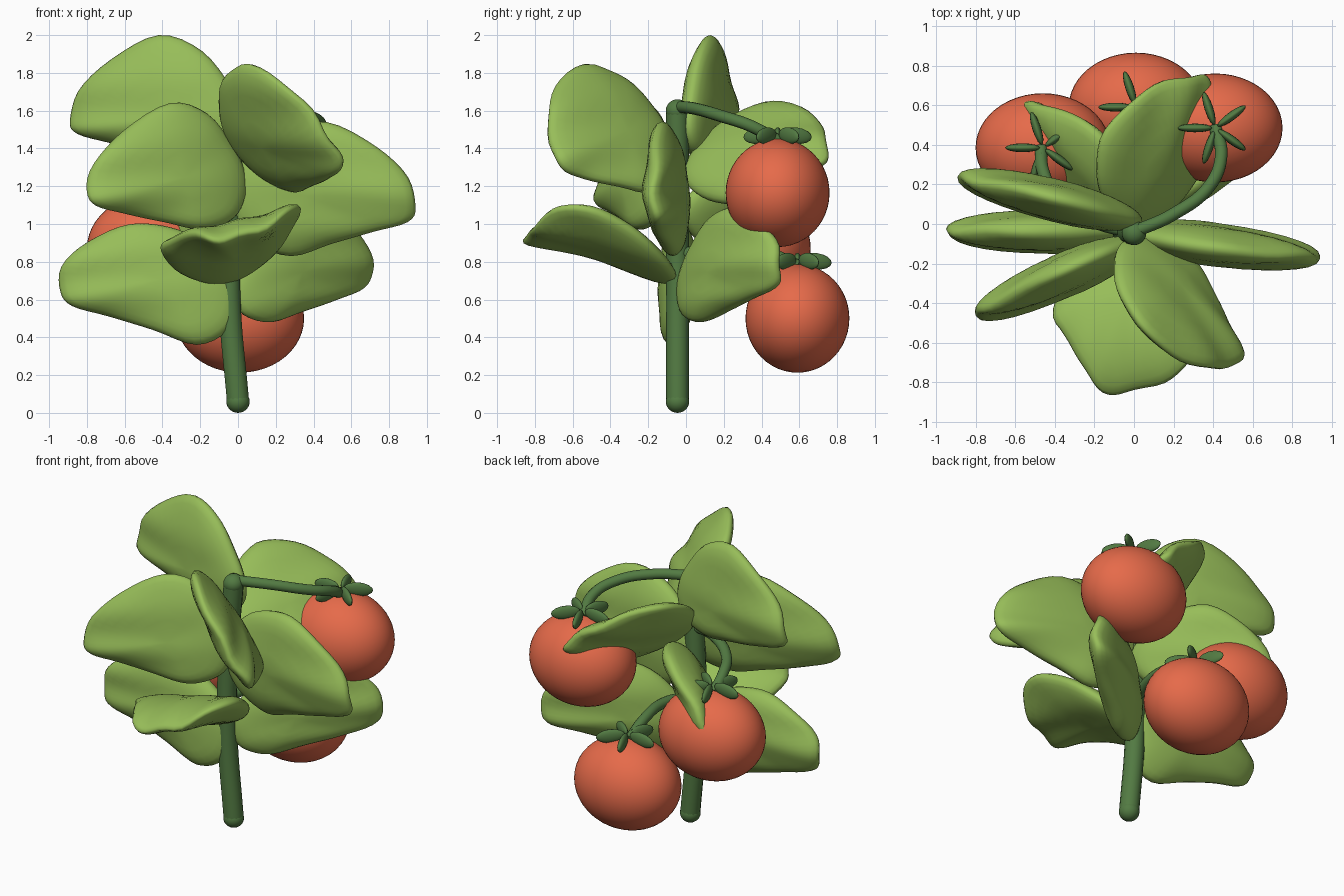
import bpy, bmesh, math
from mathutils import Vector as V

cube = bpy.data.objects.get("Cube")
if cube:
    bpy.data.objects.remove(cube)


def material(name, rgb):
    m = bpy.data.materials.new(name)
    m.use_nodes = True
    m.diffuse_color = (*rgb, 1)
    m.node_tree.nodes["Principled BSDF"].inputs["Base Color"].default_value = (*rgb, 1)
    return m


LEAF = material("leaf green", (0.31, 0.51, 0.1))
STEM = material("stem green", (0.085, 0.195, 0.055))
FRUIT = material("tomato red", (0.79, 0.145, 0.068))


def finish(bm, name, mat):
    bmesh.ops.recalc_face_normals(bm, faces=bm.faces)
    mesh = bpy.data.meshes.new(name)
    bm.to_mesh(mesh)
    bm.free()
    mesh.materials.append(mat)
    mesh.shade_smooth()
    obj = bpy.data.objects.new(name, mesh)
    bpy.context.collection.objects.link(obj)
    return obj


def ellipsoid(name, centre, radii, mat, turn=(0, 0, 0), segments=48):
    bm = bmesh.new()
    bmesh.ops.create_uvsphere(bm, u_segments=segments, v_segments=segments // 2, radius=1)
    obj = finish(bm, name, mat)
    obj.location, obj.scale, obj.rotation_euler = centre, radii, turn


def tube(name, points, radius, mat):
    curve = bpy.data.curves.new(name, "CURVE")
    curve.dimensions = "3D"
    curve.bevel_depth, curve.bevel_resolution, curve.use_fill_caps = radius, 5, True
    spline = curve.splines.new("BEZIER")
    spline.bezier_points.add(len(points) - 1)
    for bp, p in zip(spline.bezier_points, points):
        bp.co = p
        bp.handle_left_type = bp.handle_right_type = "AUTO"
    curve.materials.append(mat)
    obj = bpy.data.objects.new(name, curve)
    bpy.context.collection.objects.link(obj)
    bpy.ops.object.select_all(action="DESELECT")
    bpy.context.view_layer.objects.active = obj
    obj.select_set(True)
    bpy.ops.object.convert(target="MESH")
    bpy.ops.object.shade_smooth_by_angle()


# Leaf outline: u runs from base to tip, v is +1 / -1 at the upper / lower corner
OUTLINE = [(-.04, 0), (.04, .4), (.2, .82), (.45, 1), (.75, .76), (.95, .4), (1, 0),
           (.95, -.24), (.75, -.45), (.5, -.72), (.25, -1), (.05, -.84), (-.04, -.42)]


def smooth_loop(pts, steps=4):
    pts = [V(p) for p in pts]
    n = len(pts)
    loop = []
    for i in range(n):
        a, b, c, d = (pts[(i + k) % n] for k in (-1, 0, 1, 2))
        for s in range(steps):
            t = s / steps
            loop.append((2 * b + (c - a) * t + (2 * a - 5 * b + 4 * c - d) * t * t
                         + (3 * b - a - 3 * c + d) * t ** 3) / 2)
    return loop


LOOP = smooth_loop(OUTLINE)


# arch lifts the middle of the rib, full widens the tip half
def leaf(name, base, tip, upper, lower, arch=0, full=0, thick=0.105):
    base, tip, upper, lower = V(base), V(tip), V(upper), V(lower)
    rib = tip - base
    lift = V((0, 0, 4 * arch))
    up = upper - base - rib * .45 - lift * .25
    down = base + rib * .25 + lift * .19 - lower
    side, bend = (up + down) / 2, (up - down) / 2
    normal = rib.cross(side).normalized()
    hub = V((.4, 0))

    def place(q, height):
        u, v = q
        v *= 1 + full * max(u - .35, 0)
        ripple = .012 * max(u, 0) * math.sin(v * 9)
        return (base + rib * u + side * v + bend * v * v + lift * u * (1 - u)
                + normal * (height + ripple))

    bm = bmesh.new()
    n = len(LOOP)
    rim = [bm.verts.new(place(q, 0)) for q in LOOP]
    # Both puffy faces share the rim
    for sign in (1, -1):
        outer = rim
        for s in (.98, .92, .82, .7, .55, .38, .2):
            h = sign * thick * math.sqrt(1 - s * s)
            ring = [bm.verts.new(place(hub.lerp(q, s), h)) for q in LOOP]
            for i in range(n):
                j = (i + 1) % n
                bm.faces.new((outer[i], outer[j], ring[j], ring[i]))
            outer = ring
        pole = bm.verts.new(place(hub, sign * thick))
        for i in range(n):
            bm.faces.new((outer[i], outer[(i + 1) % n], pole))
    finish(bm, name, LEAF)


# Leaves: base, tip, upper corner, lower corner
leaf("leaf_top_right", (0, .02, 1.58), (-.89, .24, 1.55), (-.42, .13, 2.0), (-.26, .1, 1.34))
leaf("leaf_top_front", (-.04, -.12, 1.48), (.51, -.71, 1.4), (.03, -.49, 1.82), (.32, -.22, 1.17),
     full=.6, thick=.09)
leaf("leaf_upper_right", (0, -.1, 1.28), (-.8, -.46, 1.17), (-.36, -.24, 1.64), (-.18, -.24, .97))
leaf("leaf_upper_left", (-.02, -.05, 1.2), (.94, -.17, 1.09), (.47, -.13, 1.54), (.28, -.07, .83))
leaf("leaf_upper_back", (0, .02, 1.29), (.32, .75, 1.4), (-.16, .42, 1.63), (.36, .33, 1.12),
     full=.3, thick=.09)
leaf("leaf_lower_back", (0, .02, 1.1), (-.58, .6, .97), (-.19, .46, 1.33), (-.28, .24, .82))
leaf("leaf_lower_front", (-.03, -.08, .73), (-.04, -.85, .93), (.31, -.46, 1.05), (-.41, -.47, .88),
     arch=.08, full=.6, thick=.09)
leaf("leaf_lower_right", (-.06, -.04, .74), (-.94, -.04, .64), (-.57, -.04, 1.0), (-.22, -.08, .36))
leaf("leaf_lower_left", (0, 0, .74), (.71, .49, .74), (.36, .24, 1.08), (.18, .08, .48), full=.25)

# Main stem with rounded ends
tube("main_stem", [(0, -.045, .06), (-.045, -.045, .6), (-.04, -.045, 1.1), (0, -.045, 1.6)], .06, STEM)
ellipsoid("stem_foot", (0, -.045, .06), (.062, .062, .06), STEM, segments=24)
ellipsoid("stem_tip", (0, -.045, 1.6), (.062, .062, .06), STEM, segments=24)

# Fruit stalks
tube("stalk_upper", [(0, -.04, 1.62), (.2, .05, 1.61), (.38, .19, 1.57), (.44, .34, 1.52),
                     (.41, .49, 1.44)], .032, STEM)
tube("stalk_middle", [(-.03, -.04, 1.3), (-.22, .02, 1.3), (-.4, .15, 1.26), (-.46, .27, 1.22),
                      (-.47, .385, 1.14)], .032, STEM)
tube("stalk_lower", [(-.04, -.04, .84), (.02, .2, .87), (.01, .42, .85), (0, .59, .78)], .032, STEM)

# Tomatoes, each with a crown of five sepals
for place, centre in {"upper": (.41, .485, 1.165), "middle": (-.46, .385, .87),
                      "lower": (.01, .59, .5)}.items():
    ellipsoid("tomato_" + place, centre, (.34, .275, .287), FRUIT)
    for k in range(5):
        a = math.pi + k * math.tau / 5
        spot = V(centre) + V((math.cos(a) * .103, math.sin(a) * .103, .303))
        ellipsoid(f"sepal_{place}_{k + 1}", spot, (.088, .022, .043), STEM, (0, .12, a), 16)
